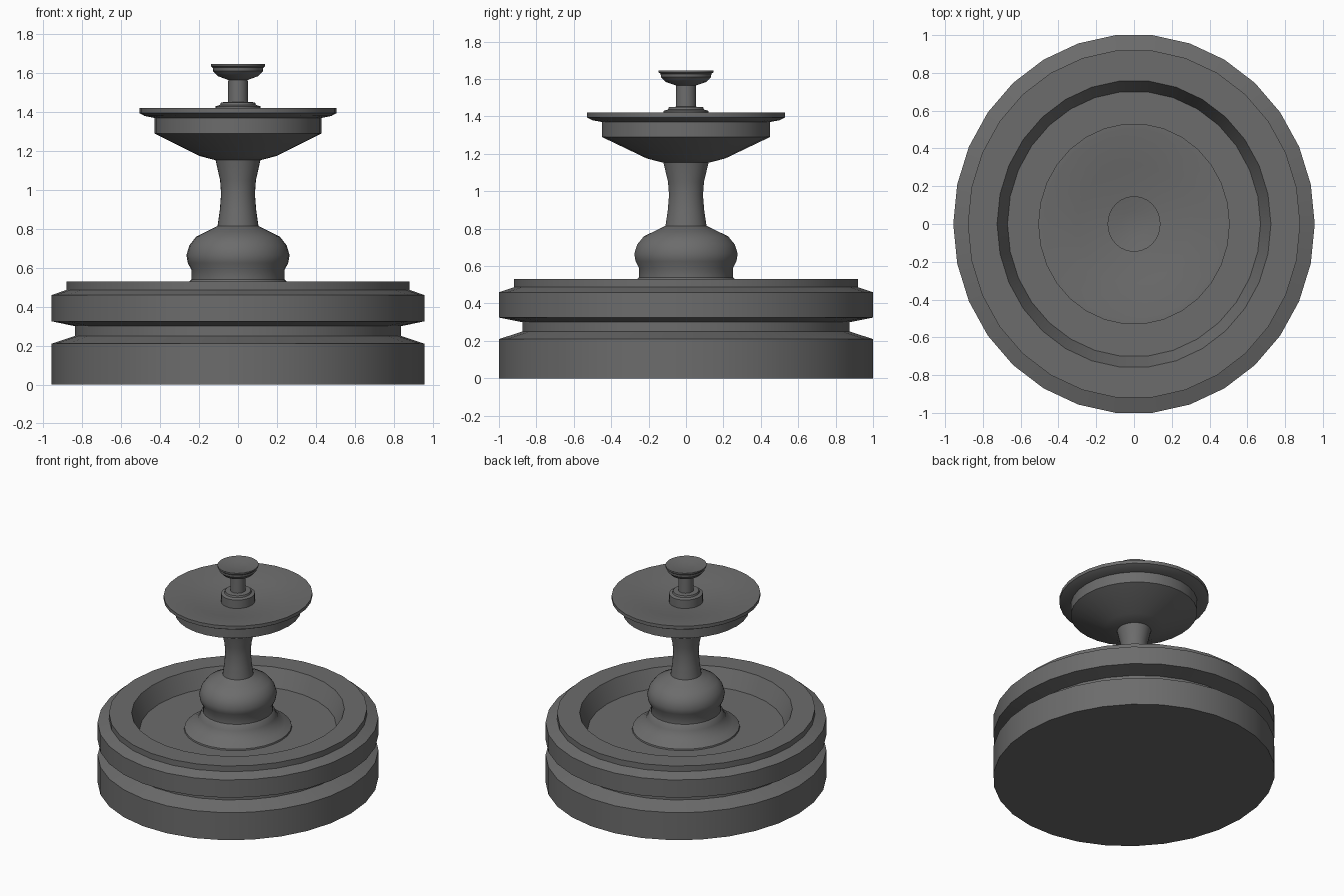
import bpy, bmesh, math

if "Cube" in bpy.data.objects:
    bpy.data.objects.remove(bpy.data.objects["Cube"])

SIDES = 30
Y_STRETCH = 1.05  # the whole fountain is slightly deeper than wide

stone = bpy.data.materials.new("dark_grey_stone")
stone.diffuse_color = (0.15, 0.15, 0.15, 1)
stone.use_nodes = True
stone.node_tree.nodes["Principled BSDF"].inputs["Base Color"].default_value = stone.diffuse_color


def lathe(name, profile, angle=35):
    """Revolve (radius, z) points around z; radius 0 makes a pole."""
    bm = bmesh.new()
    rings = []
    for r, z in profile:
        if r == 0:
            rings.append([bm.verts.new((0, 0, z))] * SIDES)
        else:
            rings.append([bm.verts.new((r * math.cos(a), r * Y_STRETCH * math.sin(a), z))
                          for a in (2 * math.pi * i / SIDES for i in range(SIDES))])
    for lo, hi in zip(rings, rings[1:]):
        for i in range(SIDES):
            j = (i + 1) % SIDES
            corners = list(dict.fromkeys((lo[i], lo[j], hi[j], hi[i])))
            bm.faces.new(corners)
    bmesh.ops.recalc_face_normals(bm, faces=bm.faces)
    mesh = bpy.data.meshes.new(name)
    bm.to_mesh(mesh)
    bm.free()
    mesh.materials.append(stone)
    obj = bpy.data.objects.new(name, mesh)
    bpy.context.collection.objects.link(obj)
    bpy.ops.object.select_all(action='DESELECT')
    obj.select_set(True)
    bpy.context.view_layer.objects.active = obj
    bpy.ops.object.shade_smooth_by_angle(angle=math.radians(angle))
    return obj


# Grooved basin with a sunken floor
lathe("basin", [
    (0, 0), (0.957, 0), (0.957, 0.21), (0.838, 0.25), (0.838, 0.30),
    (0.957, 0.325), (0.957, 0.46), (0.88, 0.487), (0.88, 0.53),
    (0.725, 0.53), (0.67, 0.40), (0, 0.40)])

# Bulbous pedestal and waisted column
lathe("pedestal", [
    (0, 0.39), (0.37, 0.39), (0.365, 0.41), (0.32, 0.435), (0.28, 0.465),
    (0.262, 0.50), (0.25, 0.53), (0.24, 0.54), (0.24, 0.59), (0.258, 0.625),
    (0.265, 0.665), (0.25, 0.715), (0.215, 0.76), (0.16, 0.787),
    (0.105, 0.815), (0.093, 0.90), (0.087, 0.98), (0.092, 1.05),
    (0.118, 1.165), (0, 1.165)])

# Upper bowl with a shallow dished top
lathe("upper_bowl", [
    (0, 1.15), (0.105, 1.15), (0.20, 1.175), (0.43, 1.29), (0.43, 1.37),
    (0.48, 1.38), (0.507, 1.395), (0.507, 1.42), (0.48, 1.42),
    (0.30, 1.39), (0.11, 1.365), (0, 1.36)])

# Collar, stem and small top dish
lathe("top_finial", [
    (0, 1.355), (0.115, 1.355), (0.115, 1.43), (0.092, 1.437), (0.088, 1.45),
    (0.052, 1.452), (0.05, 1.565), (0.105, 1.585), (0.128, 1.61),
    (0.13, 1.628), (0.14, 1.636), (0.14, 1.647), (0.07, 1.635), (0, 1.63)])
